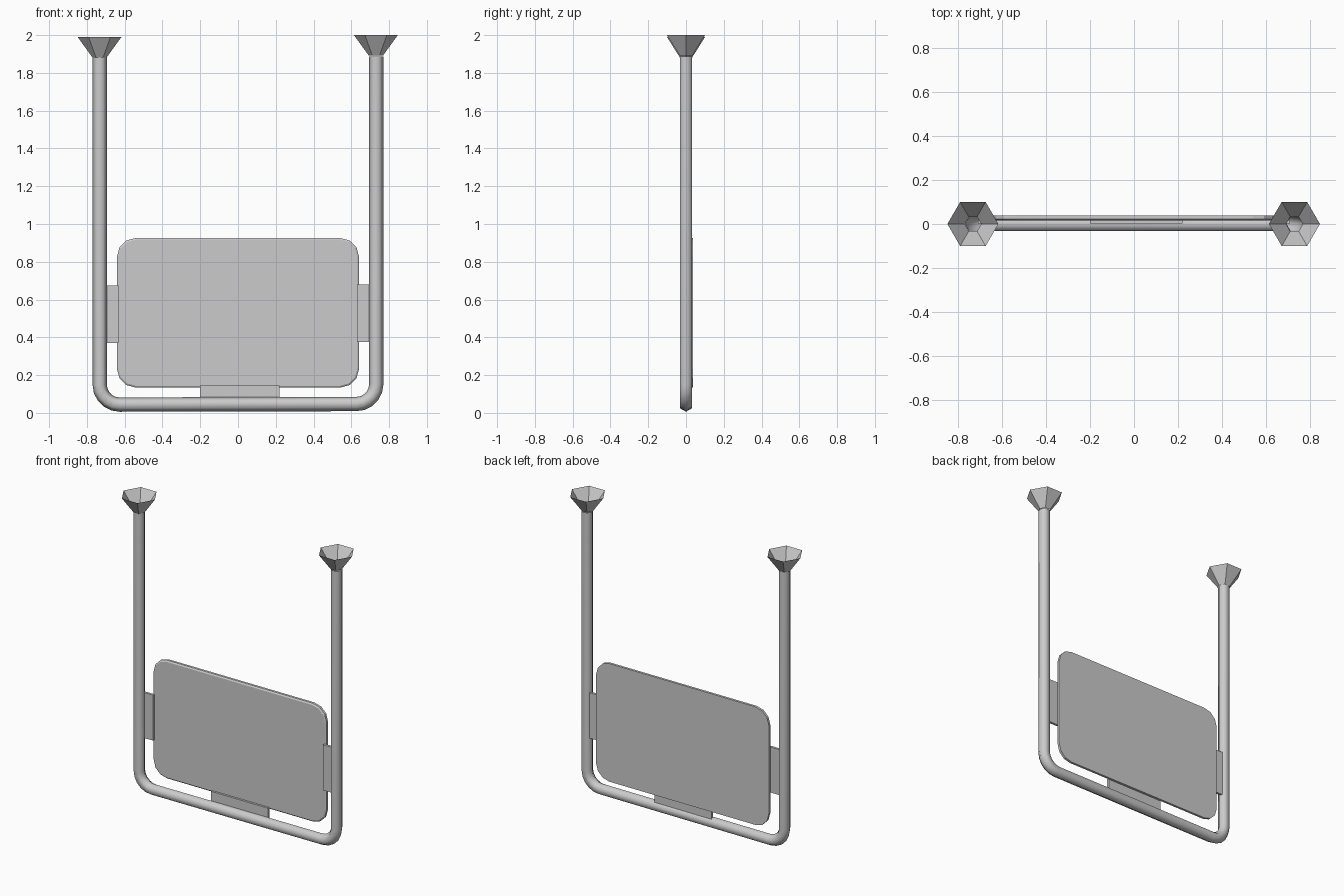
import bpy, bmesh
from math import pi, sin, cos, radians
from mathutils import Vector

if "Cube" in bpy.data.objects:
    bpy.data.objects.remove(bpy.data.objects["Cube"])


def make_object(name, bm):
    bmesh.ops.recalc_face_normals(bm, faces=bm.faces)
    mesh = bpy.data.meshes.new(name)
    bm.to_mesh(mesh)
    bm.free()
    ob = bpy.data.objects.new(name, mesh)
    bpy.context.collection.objects.link(ob)
    return ob


def smooth(ob, angle):
    bpy.ops.object.select_all(action='DESELECT')
    ob.select_set(True)
    bpy.context.view_layer.objects.active = ob
    bpy.ops.object.shade_smooth_by_angle(angle=radians(angle))


def tube(name, path, radii, sides=6):
    # Open-ended sweep of a polygon along a path in the xz plane
    bm = bmesh.new()
    pts = [Vector((x, 0, z)) for x, z in path]
    rings = []
    for i, p in enumerate(pts):
        t = (pts[min(i + 1, len(pts) - 1)] - pts[max(i - 1, 0)]).normalized()
        n = Vector((t.z, 0, -t.x))
        rings.append([bm.verts.new(p + radii[i] * (n * cos(2 * pi * k / sides)
                      + Vector((0, sin(2 * pi * k / sides), 0))))
                      for k in range(sides)])
    for a, b in zip(rings, rings[1:]):
        for k in range(sides):
            j = (k + 1) % sides
            bm.faces.new((a[k], a[j], b[j], b[k]))
    return make_object(name, bm)


def box(name, x0, x1, y0, y1, z0, z1):
    bm = bmesh.new()
    bmesh.ops.create_cube(bm, size=1)
    for v in bm.verts:
        v.co = (x0 + (v.co.x + .5) * (x1 - x0), y0 + (v.co.y + .5) * (y1 - y0),
                z0 + (v.co.z + .5) * (z1 - z0))
    return make_object(name, bm)


def rounded_rect(hx, z0, z1, r, y, segs=3):
    pts = []
    corners = [(hx - r, z1 - r), (r - hx, z1 - r), (r - hx, z0 + r), (hx - r, z0 + r)]
    for c, (cx, cz) in enumerate(corners):
        for i in range(segs + 1):
            a = (c + i / segs) * pi / 2
            pts.append((cx + r * cos(a), y, cz + r * sin(a)))
    return pts


# U-shaped tube frame
X, R, ZB = 0.732, 0.105, 0.044
path = [(-X, 1.885)]
for i in range(6):
    a = pi + i / 5 * pi / 2
    path.append((-X + R + R * cos(a), ZB + R + R * sin(a)))
path += [(-x, z + 0.003) for x, z in reversed(path)]
frame = tube("tube_frame", path, [0.038] * len(path))
smooth(frame, 65)

# Open hexagonal flares at the tube ends
for side, x, z in (("left", -0.733, 1.882), ("right", 0.730, 1.892)):
    tube(side + "_flare", [(x, z), (x, z + 0.108)], [0.038, 0.116])

# Rounded panel with a bevelled front rim
bm = bmesh.new()
loops = [rounded_rect(0.632, 0.143, 0.917, 0.092, 0.016),
         rounded_rect(0.641, 0.134, 0.926, 0.10, 0.022),
         rounded_rect(0.641, 0.134, 0.926, 0.10, 0.038)]
rings = [[bm.verts.new(p) for p in loop] for loop in loops]
for a, b in zip(rings, rings[1:]):
    for k in range(len(a)):
        j = (k + 1) % len(a)
        bm.faces.new((a[k], a[j], b[j], b[k]))
bm.faces.new(rings[0])
bm.faces.new(rings[-1])
make_object("panel", bm)

# Thin brackets joining the panel to the frame
box("left_bracket", -0.71, -0.632, 0.002, 0.018, 0.37, 0.675)
box("right_bracket", 0.63, 0.71, 0.002, 0.018, 0.375, 0.68)
box("bottom_bracket", -0.20, 0.22, 0.002, 0.018, 0.07, 0.145)
